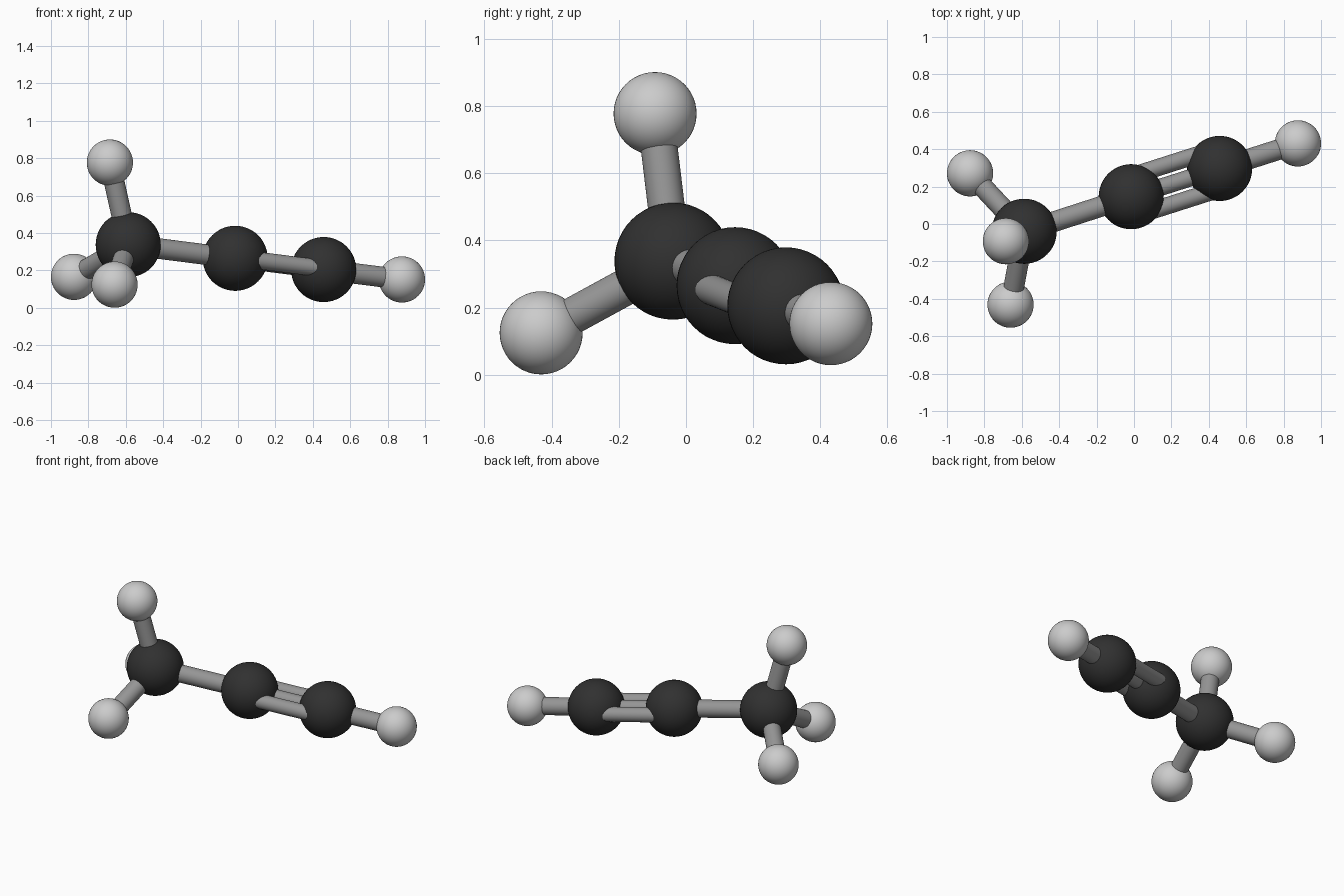
import bpy
from mathutils import Vector

if "Cube" in bpy.data.objects:
    bpy.data.objects.remove(bpy.data.objects["Cube"])

CARBON_R, HYDROGEN_R = 0.174, 0.1235
BOND_R, TRIPLE_R, TRIPLE_GAP = 0.055, 0.046, 0.105


def material(name, value):
    m = bpy.data.materials.new(name)
    m.diffuse_color = (value, value, value, 1)
    m.use_nodes = True
    m.node_tree.nodes["Principled BSDF"].inputs["Base Color"].default_value = m.diffuse_color
    return m


dark = material("dark_atom", 0.03)
light = material("light_atom", 0.8)
mid = material("bond", 0.3)


def finish(name, mat):
    ob = bpy.context.object
    ob.name = name
    ob.data.materials.append(mat)
    bpy.ops.object.shade_smooth_by_angle()


def atom(name, pos, radius, mat):
    bpy.ops.mesh.primitive_uv_sphere_add(segments=48, ring_count=24, radius=radius, location=pos)
    finish(name, mat)


def bond(name, a, b, radius=BOND_R, shift=Vector()):
    d = b - a
    bpy.ops.mesh.primitive_cylinder_add(
        vertices=32, radius=radius, depth=d.length, location=(a + b) / 2 + shift,
        rotation=d.to_track_quat('Z', 'Y').to_euler())
    finish(name, mid)


# Atom centres
carbons = [Vector(p) for p in ((-0.587, -0.039, 0.338),
                               (-0.015, 0.146, 0.265),
                               (0.458, 0.297, 0.205))]
methyl_h = [Vector(p) for p in ((-0.685, -0.092, 0.777),
                                (-0.8765, 0.271, 0.166),
                                (-0.66, -0.431, 0.1245))]
end_h = Vector((0.8765, 0.431, 0.152))

for i, p in enumerate(carbons):
    atom(f"carbon_atom_{i + 1}", p, CARBON_R, dark)
for i, p in enumerate(methyl_h + [end_h]):
    atom(f"hydrogen_atom_{i + 1}", p, HYDROGEN_R, light)

# Single bonds
for i, p in enumerate(methyl_h):
    bond(f"methyl_bond_{i + 1}", carbons[0], p)
bond("carbon_single_bond", carbons[0], carbons[1])
bond("end_hydrogen_bond", carbons[2], end_h)

# Triple bond: three parallel rods side by side in a level row
side = (carbons[2] - carbons[1]).cross(Vector((0, 0, 1))).normalized()
for i in (-1, 0, 1):
    bond(f"triple_bond_rod_{i + 2}", carbons[1], carbons[2], TRIPLE_R, side * TRIPLE_GAP * i)
